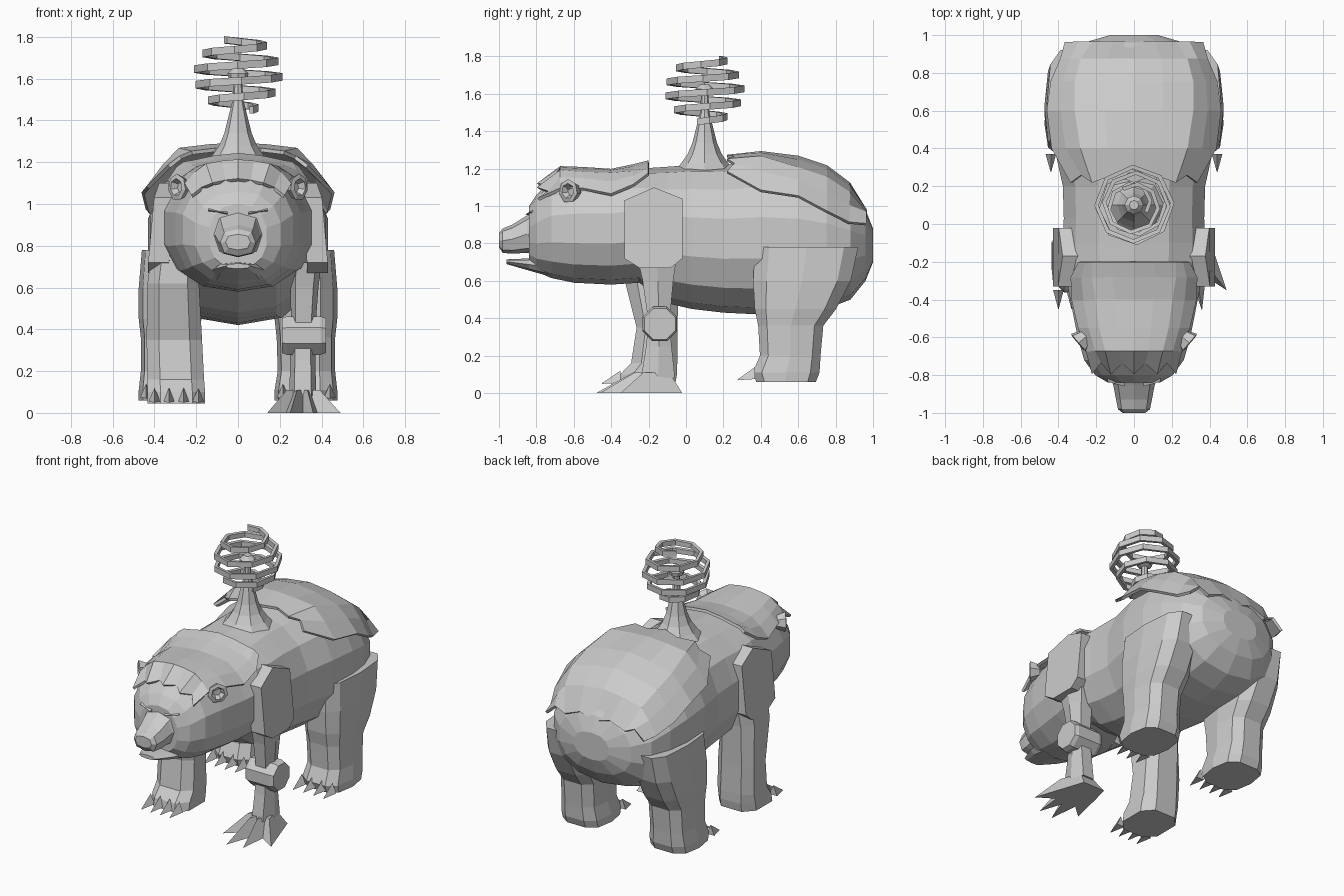
import bpy, bmesh, math
from mathutils import Vector

if "Cube" in bpy.data.objects:
    bpy.data.objects.remove(bpy.data.objects["Cube"])

grey = bpy.data.materials.new("light_grey")
grey.diffuse_color = (0.6, 0.6, 0.6, 1)
grey.use_nodes = True
grey.node_tree.nodes["Principled BSDF"].inputs["Base Color"].default_value = grey.diffuse_color


def make(name, rings, closed=True, caps=True, thick=0, mirror=False):
    """Skin a list of equal-length point rings into one flat-shaded object."""
    bm = bmesh.new()
    vs = [[bm.verts.new(p) for p in r] for r in rings]
    n = len(rings[0])
    for a, b in zip(vs, vs[1:]):
        for i in range(n if closed else n - 1):
            j = (i + 1) % n
            bm.faces.new((a[i], a[j], b[j], b[i]))
    if caps and closed:
        bm.faces.new(vs[0])
        bm.faces.new(vs[-1])
    bmesh.ops.recalc_face_normals(bm, faces=bm.faces)
    me = bpy.data.meshes.new(name)
    bm.to_mesh(me)
    bm.free()
    ob = bpy.data.objects.new(name, me)
    bpy.context.collection.objects.link(ob)
    me.materials.append(grey)
    if thick:
        m = ob.modifiers.new("thickness", 'SOLIDIFY')
        m.thickness, m.offset = thick, 0
    if mirror:
        ob.modifiers.new("mirror", 'MIRROR')
    return ob


def oval(n, p, turn=0.0):
    """Superellipse outline as unit pairs."""
    out = []
    for i in range(n):
        t = math.tau * (i + turn) / n
        s, c = math.sin(t), math.cos(t)
        out.append((math.copysign(abs(s) ** (2 / p), s), math.copysign(abs(c) ** (2 / p), c)))
    return out


def along_y(stations, n=14, p=2.3):
    # station: y, half width, bottom, top
    return [[(w * u, y, (zb + zt) / 2 + (zt - zb) / 2 * v) for u, v in oval(n, p)]
            for y, w, zb, zt in stations]


def along_z(stations, n=8, p=3.0):
    # station: z, x min, x max, y min, y max
    return [[((x0 + x1) / 2 + (x1 - x0) / 2 * u, (y0 + y1) / 2 + (y1 - y0) / 2 * v, z)
             for u, v in oval(n, p, 0.5)] for z, x0, x1, y0, y1 in stations]


def draped(stations, jag_front=0, jag_back=0):
    # station: y, crown z, shoulder x, shoulder z, edge x, edge z
    rows = []
    for k, (y, zt, sx, sz, w, ze) in enumerate(stations):
        half = [(sx * .5, (zt * 2 + sz) / 3), (sx, sz), ((sx + w) / 2, (sz + ze) / 2 + .01), (w, ze)]
        pts = [(-x, z) for x, z in reversed(half)] + [(0, zt)] + half
        row = []
        for i, (x, z) in enumerate(pts):
            s = 1 if i % 2 else -1
            dy = s * jag_front if k == 0 else 0
            dz = s * jag_back if k == len(stations) - 1 else 0
            row.append((x, y + dy, z + dz - abs(dy) * .5))
        rows.append(row)
    return rows


def claws(name, xs, y0, y1, z, mirror=False):
    for i, x in enumerate(xs):
        base = [(x + dx, y0, z + dz) for dx, dz in ((-.028, -.02), (.028, -.02), (0, .045))]
        tip = [(x + (p[0] - x) * .05, y1, z - .025 + (p[2] - z) * .05) for p in base]
        make(f"{name}_{i + 1}", [base, tip], mirror=mirror)


# Torso and head in one loft
make("body", along_y([
    (-.84, .14, .69, 1.0), (-.80, .21, .65, 1.06), (-.72, .27, .615, 1.14), (-.6, .305, .59, 1.17),
    (-.4, .345, .58, 1.18), (-.25, .375, .59, 1.2), (-.1, .385, .48, 1.21), (.03, .38, .45, 1.22),
    (.2, .385, .43, 1.22), (.4, .43, .42, 1.24), (.6, .44, .43, 1.22), (.75, .42, .45, 1.17),
    (.88, .37, .5, 1.08), (.96, .27, .6, .98), (1.0, .13, .7, .88)]))

# Muzzle, lower jaw, nose
make("muzzle", along_y([(-.78, .15, .74, 1.0), (-.85, .11, .75, .95), (-.93, .095, .745, .90),
                        (-.98, .085, .75, .88), (-1.0, .06, .78, .855)], 8, 2.6))
make("lower_jaw", along_y([(-.68, .15, .61, .73), (-.84, .115, .655, .72), (-.96, .06, .69, .715)], 8))
make("brow", [[(x, y, z) for x, y, z in ((.05, -.82, .97), (.05, -.86, .955), (.05, -.82, .945))],
              [(.14, -.80, .985), (.14, -.835, .97), (.14, -.80, .955)]], mirror=True)

# Cup shaped ears
ear = []
for r, d in ((.04, -.03), (.065, .03), (.042, .035), (.025, .005)):
    ear.append([(.27 + d * .75 + r * .65 * u, -.61 - d * .65 + r * .75 * u, 1.08 + r * v)
                for u, v in oval(7, 2)])
make("ear", ear, mirror=True)

# Head crest and back cape
make("head_crest", draped([
    (-.76, 1.13, .12, 1.11, .22, 1.05), (-.67, 1.205, .15, 1.185, .25, 1.09),
    (-.55, 1.2, .18, 1.175, .29, 1.09), (-.4, 1.19, .2, 1.17, .325, 1.06),
    (-.28, 1.215, .22, 1.18, .33, 1.11), (-.2, 1.235, .22, 1.2, .29, 1.17)], jag_front=.03),
    closed=False, thick=.018)
make("back_cape", draped([
    (.24, 1.275, .22, 1.255, .33, 1.19), (.4, 1.285, .28, 1.26, .43, 1.08),
    (.6, 1.26, .31, 1.2, .455, 1.05), (.75, 1.21, .31, 1.15, .435, .97),
    (.87, 1.12, .28, 1.07, .385, .91), (.96, .96, .22, .95, .36, .92)], jag_front=.02, jag_back=.018),
    closed=False, thick=.018)

# Shoulder plates
outline = [(-.17, 1.1), (-.02, 1.04), (-.02, .72), (-.08, .67), (-.25, .67), (-.33, .72), (-.33, 1.03)]
make("shoulder_plate", [[(x - max(0, z - .95) * .35, y, z) for y, z in outline] for x in (.33, .43)],
     mirror=True)

# Natural front leg on one side
make("front_leg", along_z([
    (.9, -.40, -.18, -.32, 0), (.62, -.44, -.18, -.34, -.03), (.35, -.445, -.165, -.27, -.04),
    (.16, -.44, -.155, -.30, -.04), (.10, -.44, -.15, -.36, -.04), (.045, -.44, -.15, -.37, -.05)]))
claws("front_claw", (-.40, -.33, -.26, -.19), -.35, -.45, .075)

# Rear legs
make("rear_leg", along_z([
    (.78, .2, .46, .36, .93), (.6, .18, .475, .35, .89), (.45, .175, .475, .36, .81),
    (.36, .185, .465, .38, .74), (.2, .19, .465, .39, .725), (.11, .175, .475, .35, .72),
    (.06, .175, .475, .37, .70)], 10), mirror=True)
claws("rear_claw", (.215, .29, .365, .44), .37, .275, .095, True)

# Replacement front leg: strut, knee wheel, shin, splayed foot
make("upper_strut", along_z([(.72, .25, .40, -.27, -.04), (.6, .25, .385, -.24, -.06),
                             (.40, .255, .37, -.21, -.08)], 6))
make("knee_wheel", [[(x, -.14 + r * u, .37 + r * v) for u, v in oval(8, 2, .5)]
                    for x, r in ((.21, .09), (.235, .1), (.395, .1), (.42, .09))])
make("shin", along_z([(.36, .25, .37, -.21, -.08), (.25, .25, .37, -.22, -.07),
                      (.08, .245, .375, -.25, -.05)], 6))
foot = [(.22, -.02), (.38, -.02), (.42, -.14), (.49, -.35), (.38, -.28), (.36, -.46), (.31, -.31),
        (.25, -.48), (.23, -.28), (.14, -.36), (.19, -.14)]
make("splayed_foot", [[(x, y, 0) for x, y in foot],
                      [(.31 + (x - .31) * .45, -.14 + (y + .14) * .42, .11) for x, y in foot]])

# Flared mast with a knob on top
mast = [(1.19, .16), (1.23, .125), (1.28, .09), (1.34, .065), (1.42, .045), (1.5, .025), (1.59, .02),
        (1.6, .045), (1.625, .05), (1.65, .025)]
make("mast", [[(r * u, .1 + r * v, z) for u, v in oval(8, 2)] for z, r in mast])

# Coiled ribbon around the mast
coil = []
steps = 36
for i in range(steps + 1):
    t = i / steps
    a = math.radians(-30 + 1595 * t)
    r = .085 + .03 * t + .115 * math.sin(math.pi * t ** .9)
    z = 1.45 + .335 * t
    coil.append([(rr * math.cos(a), .1 + rr * math.sin(a), z + h)
                 for rr, h in ((r - .022, -.016), (r, -.018), (r, .018), (r - .022, .016))])
make("coil", coil)
